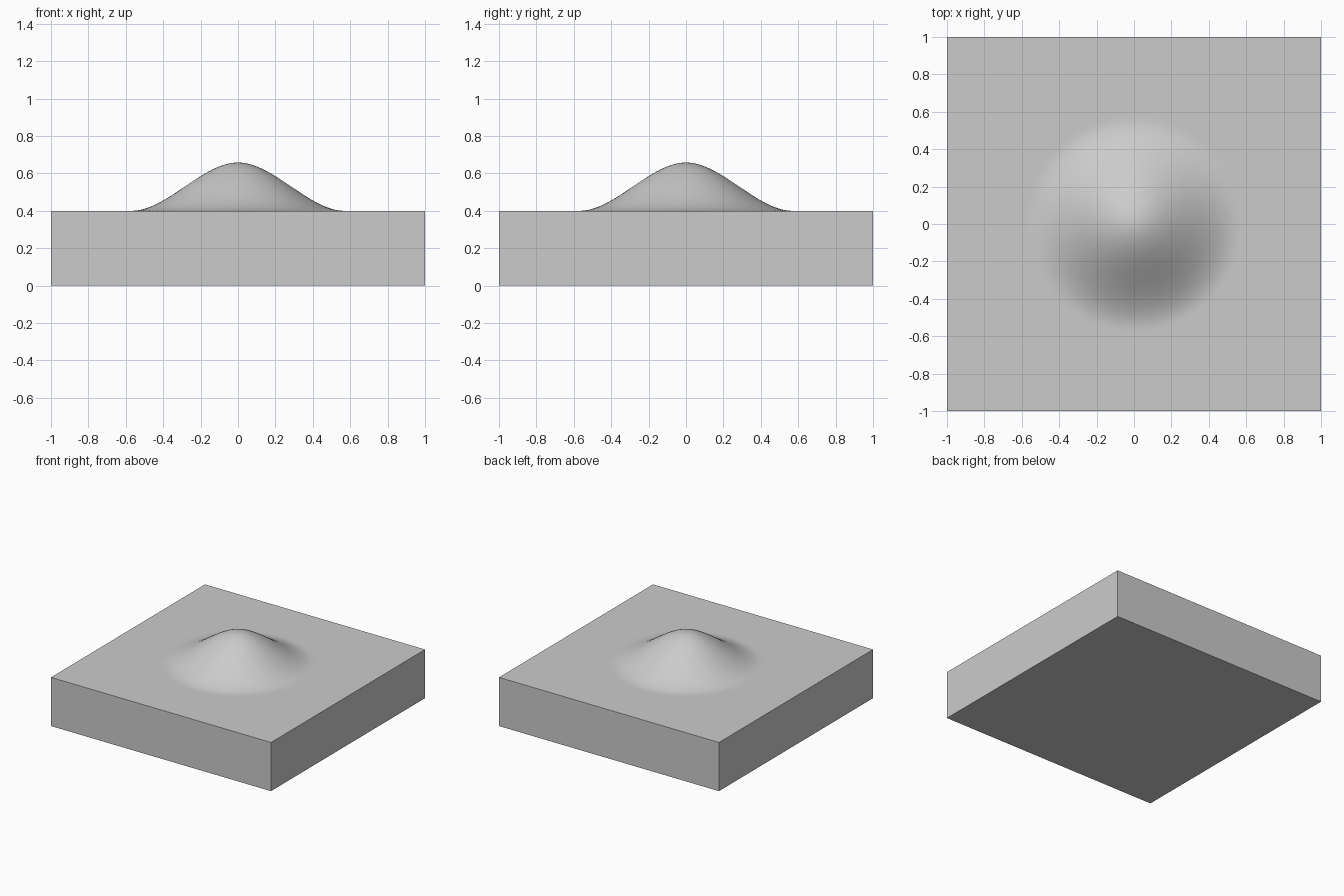
import bpy
import bmesh
import math

cube = bpy.data.objects.get("Cube")
if cube:
    bpy.data.objects.remove(cube, do_unlink=True)

SLAB_HEIGHT = 0.4
BUMP_HEIGHT = 0.258
BUMP_RADIUS = 0.57


def bump(x, y):
    """Smooth falloff from the peak down to the flat surface."""
    t = max(0.0, 1 - math.hypot(x, y) / BUMP_RADIUS)
    return BUMP_HEIGHT * t * t * (3 - 2 * t)


# Plain grey material
grey = bpy.data.materials.new("plain grey")
grey.use_nodes = True
colour = (0.6, 0.6, 0.6, 1)
grey.diffuse_color = colour
grey.node_tree.nodes["Principled BSDF"].inputs["Base Color"].default_value = colour

# Top surface of the slab, raised in the middle
bm = bmesh.new()
bmesh.ops.create_grid(bm, x_segments=100, y_segments=100, size=1)
for v in bm.verts:
    v.co.z = SLAB_HEIGHT + bump(v.co.x, v.co.y)

# Side walls from the border, and a flat underside
border = [e for e in bm.edges if e.is_boundary]
walls = bmesh.ops.extrude_edge_only(bm, edges=border)["geom"]
for v in walls:
    if isinstance(v, bmesh.types.BMVert):
        v.co.z = 0
rim = [e for e in bm.edges if e.is_boundary]
bmesh.ops.contextual_create(bm, geom=rim)
bmesh.ops.recalc_face_normals(bm, faces=bm.faces)

mesh = bpy.data.meshes.new("terrain_slab")
bm.to_mesh(mesh)
bm.free()
mesh.materials.append(grey)
slab = bpy.data.objects.new("terrain_slab", mesh)
bpy.context.collection.objects.link(slab)

# Smooth hill with crisp slab edges
bpy.ops.object.select_all(action="DESELECT")
slab.select_set(True)
bpy.context.view_layer.objects.active = slab
bpy.ops.object.shade_smooth_by_angle(angle=math.radians(30))
